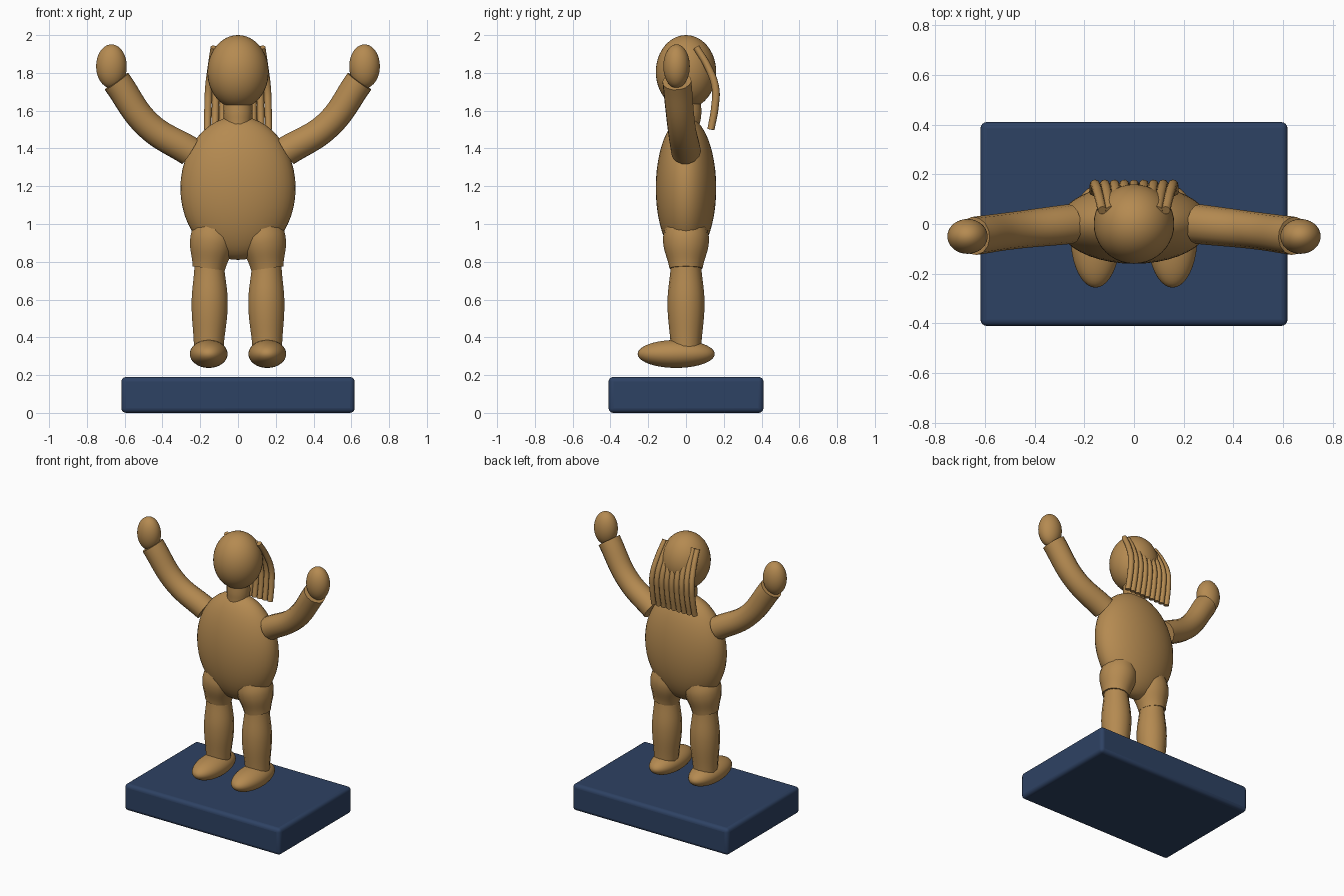
import bpy
import math

if "Cube" in bpy.data.objects:
    bpy.data.objects.remove(bpy.data.objects["Cube"])


def material(name, colour):
    m = bpy.data.materials.new(name)
    m.diffuse_color = (*colour, 1)
    m.use_nodes = True
    m.node_tree.nodes["Principled BSDF"].inputs["Base Color"].default_value = m.diffuse_color
    return m


BRONZE = material("bronze", (0.46, 0.255, 0.082))
NAVY = material("navy", (0.027, 0.054, 0.125))


def smooth(ob, angle=40):
    bpy.ops.object.select_all(action='DESELECT')
    ob.select_set(True)
    bpy.context.view_layer.objects.active = ob
    bpy.ops.object.shade_smooth_by_angle(angle=math.radians(angle))


def ellipsoid(name, centre, radii):
    bpy.ops.mesh.primitive_uv_sphere_add(segments=40, ring_count=24, location=centre)
    ob = bpy.context.object
    ob.name = name
    ob.scale = radii
    bpy.ops.object.transform_apply(location=False, rotation=False, scale=True)
    ob.data.materials.append(BRONZE)
    smooth(ob)
    return ob


def tube(name, points, radii, sides=5):
    """Capped round tube through points, with one radius per point."""
    cu = bpy.data.curves.new(name, 'CURVE')
    cu.dimensions = '3D'
    cu.bevel_depth = 1
    cu.bevel_resolution = sides
    cu.use_fill_caps = True
    cu.resolution_u = 8
    sp = cu.splines.new('BEZIER')
    sp.radius_interpolation = 'CARDINAL'
    sp.bezier_points.add(len(points) - 1)
    for bp, p, r in zip(sp.bezier_points, points, radii):
        bp.co = p
        bp.radius = r
        bp.handle_left_type = bp.handle_right_type = 'AUTO'
    ob = bpy.data.objects.new(name, cu)
    bpy.context.collection.objects.link(ob)
    bpy.ops.object.select_all(action='DESELECT')
    ob.select_set(True)
    bpy.context.view_layer.objects.active = ob
    bpy.ops.object.convert(target='MESH')
    ob = bpy.context.object
    ob.data.materials.clear()
    ob.data.materials.append(BRONZE)
    smooth(ob)
    return ob


# base block with rounded edges
bpy.ops.mesh.primitive_cube_add(size=1, location=(0, 0, 0.095))
base = bpy.context.object
base.name = "base"
base.scale = (1.235, 0.82, 0.19)
bpy.ops.object.transform_apply(location=False, rotation=False, scale=True)
base.data.materials.append(NAVY)
bev = base.modifiers.new("round", 'BEVEL')
bev.width = 0.025
bev.segments = 4
smooth(base, 35)

# body, neck and head
ellipsoid("torso", (0, 0, 1.19), (0.305, 0.16, 0.38))
tube("neck", [(0, 0, 1.52), (0, 0.005, 1.585), (0, 0.005, 1.66)], [0.072, 0.078, 0.074])
ellipsoid("head", (0, 0, 1.805), (0.162, 0.16, 0.195))

# limbs, one set per side
for s, side in ((-1, "right"), (1, "left")):
    tube(side + "_arm",
         [(s * 0.255, 0, 1.385), (s * 0.475, -0.025, 1.523), (s * 0.643, -0.048, 1.755)],
         [0.08, 0.075, 0.077])
    ellipsoid(side + "_hand", (s * 0.67, -0.05, 1.835), (0.081, 0.07, 0.116))
    tube(side + "_thigh",
         [(s * 0.115, 0, 1.01), (s * 0.137, 0, 0.9), (s * 0.155, 0, 0.765)],
         [0.108, 0.121, 0.088])
    tube(side + "_shin",
         [(s * 0.152, 0, 0.785), (s * 0.15, 0, 0.58), (s * 0.155, 0, 0.34)],
         [0.08, 0.098, 0.08])
    ellipsoid(side + "_foot", (s * 0.155, -0.052, 0.312), (0.1, 0.204, 0.074))

# hair strands hanging down the back of the head
COUNT = 9
for i in range(COUNT):
    t = -1 + 2 * i / (COUNT - 1)
    path = [(0.128, 0.055, 1.935), (0.142, 0.115, 1.835), (0.155, 0.156, 1.72),
            (0.159, 0.153, 1.62), (0.162, 0.132, 1.5)]
    tube(f"hair_strand_{i + 1}", [(t * x, y, z) for x, y, z in path],
         [0.018, 0.019, 0.02, 0.02, 0.019], 3)
